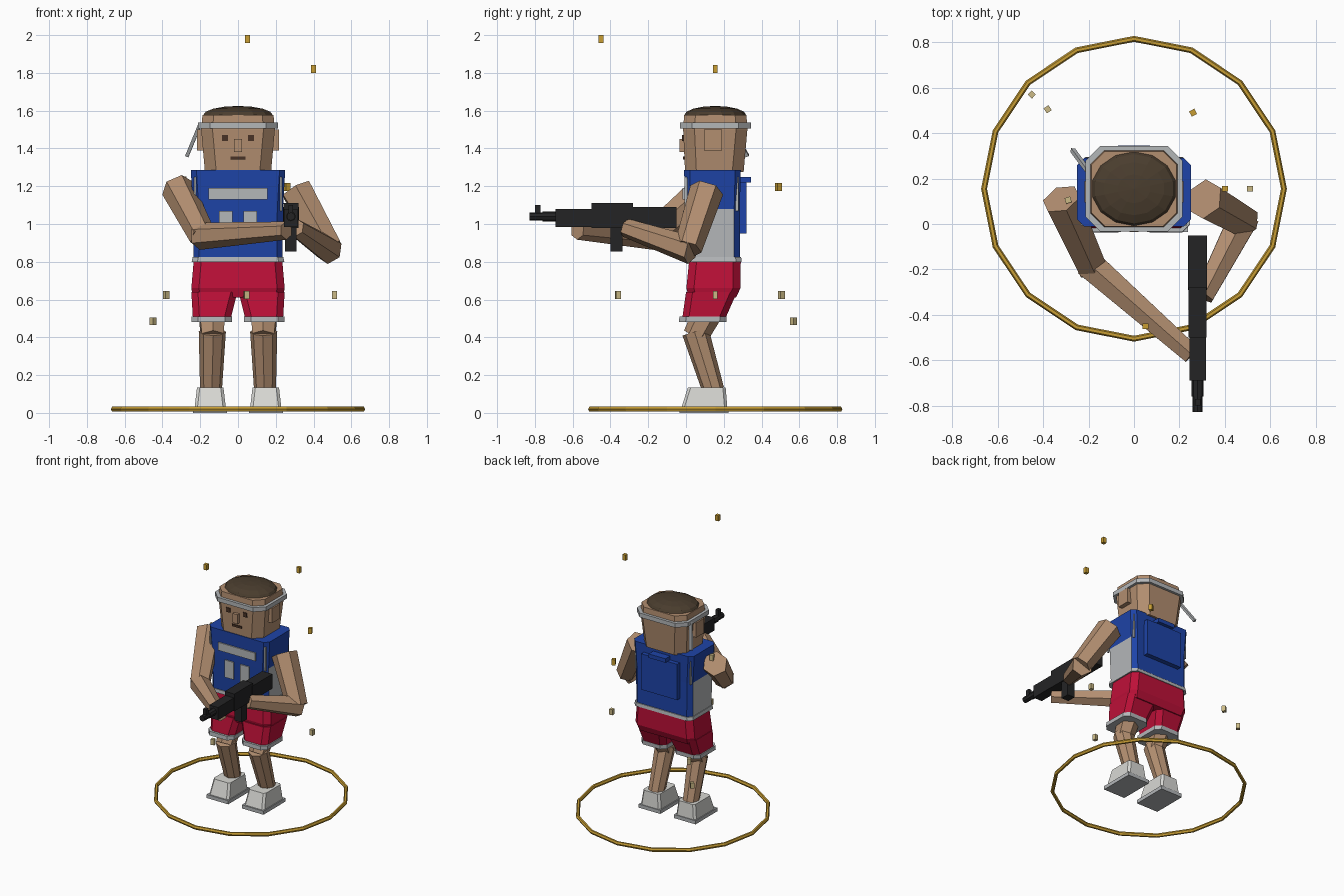
import bpy, bmesh, math
from mathutils import Vector, Matrix

old = bpy.data.objects.get("Cube")
if old:
    bpy.data.objects.remove(old, do_unlink=True)


def material(name, *srgb):
    m = bpy.data.materials.new(name)
    c = [((v / 255 + 0.055) / 1.055) ** 2.4 for v in srgb] + [1]
    m.use_nodes = True
    m.diffuse_color = c
    m.node_tree.nodes["Principled BSDF"].inputs["Base Color"].default_value = c
    return m


SKIN = material("skin", 178, 142, 112)
HAIR = material("hair_brown", 74, 61, 46)
BLUE = material("jersey_blue", 30, 68, 168)
RED = material("shorts_red", 190, 16, 56)
GREY = material("trim_grey", 180, 183, 185)
SHOE = material("shoe_white", 216, 216, 212)
GOLD = material("gold", 200, 158, 52)
PALE = material("pale_gold", 203, 186, 134)
GUN = material("gun_black", 36, 36, 37)
DARK = material("face_dark", 72, 50, 38)
CY = 0.155  # depth of the body's centre line


def finish(name, bm, *mats):
    bmesh.ops.recalc_face_normals(bm, faces=bm.faces)
    me = bpy.data.meshes.new(name)
    bm.to_mesh(me)
    bm.free()
    for m in mats:
        me.materials.append(m)
    ob = bpy.data.objects.new(name, me)
    bpy.context.collection.objects.link(ob)
    return ob


def box(name, mat, x, y, z, turn=0):
    """Box between (low, high) limits on each axis, optionally turned about z."""
    bm = bmesh.new()
    lim = (x, y, z)
    mid = Vector([(a + b) / 2 for a, b in lim])
    size = [b - a for a, b in lim] + [1]
    bmesh.ops.create_cube(bm, size=1, matrix=Matrix.Translation(mid)
                          @ Matrix.Rotation(turn, 4, 'Z') @ Matrix.Diagonal(size))
    return finish(name, bm, mat)


def rod(name, mat, a, b, r1, r2, sides=6):
    """Tapered prism from a to b."""
    a, b = Vector(a), Vector(b)
    bm = bmesh.new()
    rot = (b - a).to_track_quat('Z', 'Y').to_matrix().to_4x4()
    bmesh.ops.create_cone(bm, cap_ends=True, segments=sides, radius1=r1, radius2=r2,
                          depth=(b - a).length,
                          matrix=Matrix.Translation((a + b) / 2) @ rot)
    return finish(name, bm, mat)


def loft(name, mats, sections, cut, paint=None):
    """Stack of corner-cut rectangles given as (z, cx, cy, half_x, half_y)."""
    bm = bmesh.new()
    rings = []
    for z, cx, cy, hx, hy in sections:
        quad = [(hx, hy - cut), (hx - cut, hy)]
        half = quad + [(-x, y) for x, y in reversed(quad)]
        pts = half + [(-x, -y) for x, y in half]
        rings.append([bm.verts.new((cx + x, cy + y, z)) for x, y in pts])
    for lo, hi in zip(rings, rings[1:]):
        for i in range(8):
            j = (i + 1) % 8
            bm.faces.new((lo[i], lo[j], hi[j], hi[i]))
    bm.faces.new(rings[0])
    bm.faces.new(rings[-1])
    if paint:
        bmesh.ops.recalc_face_normals(bm, faces=bm.faces)
        for f in bm.faces:
            f.material_index = paint(f)
    return finish(name, bm, *mats)


# Jersey with grey lower side panels
loft("jersey", (BLUE, GREY),
     [(0.80, 0, 0.145, 0.235, 0.14), (1.08, 0, 0.14, 0.238, 0.145),
      (1.285, 0, 0.14, 0.25, 0.15)], 0.03,
     lambda f: int(abs(f.normal.x) > 0.9 and f.calc_center_median().z < 1.08))
loft("waistband", [GREY], [(0.80, 0, 0.145, 0.245, 0.15), (0.825, 0, 0.145, 0.24, 0.147)], 0.03)
box("chest_stripe", GREY, (-0.155, 0.155), (-0.018, -0.009), (1.13, 1.19))
for s, side in ((1, "left"), (-1, "right")):
    box(side + "_chest_bar", GREY, (s * 0.065 - 0.036, s * 0.065 + 0.036),
        (-0.015, -0.006), (0.94, 1.07))
    for y in (0.0, 0.27):
        box(side + "_armhole_trim", GREY, (s * 0.228 - 0.005, s * 0.228 + 0.005),
            (y - 0.007, y + 0.007), (1.07, 1.25))
box("back_panel", BLUE, (-0.15, 0.15), (0.28, 0.32), (0.95, 1.22))
box("back_panel_flap", BLUE, (-0.07, 0.07), (0.28, 0.345), (1.22, 1.25))

# Shorts and legs
loft("shorts_seat", [RED], [(0.61, 0, 0.14, 0.238, 0.125), (0.66, 0, 0.145, 0.247, 0.143),
                            (0.80, 0, 0.153, 0.235, 0.137)], 0.04)
for s, side in ((1, "left"), (-1, "right")):
    loft(side + "_shorts_leg", [RED],
         [(0.485, s * 0.14, 0.09, 0.098, 0.112), (0.64, s * 0.125, 0.135, 0.122, 0.135)], 0.035)
    loft(side + "_shorts_hem", [GREY],
         [(0.48, s * 0.14, 0.088, 0.107, 0.125), (0.51, s * 0.14, 0.09, 0.107, 0.125)], 0.035)
    rod(side + "_thigh", SKIN, (s * 0.14, 0.13, 0.56), (s * 0.135, 0.05, 0.405), 0.08, 0.068)
    rod(side + "_shin", SKIN, (s * 0.136, 0.05, 0.43), (s * 0.143, 0.145, 0.12), 0.072, 0.058, 8)
    loft(side + "_shoe", [SHOE], [(0.025, s * 0.147, 0.097, 0.083, 0.122),
                                  (0.135, s * 0.147, 0.11, 0.07, 0.10)], 0.015)
    box(side + "_sole", GREY, (s * 0.147 - 0.09, s * 0.147 + 0.09), (-0.035, 0.225), (0, 0.027))

# Arms
rod("left_upper_arm", SKIN, (0.31, 0.11, 1.18), (0.485, 0.01, 0.87), 0.09, 0.075)
rod("left_forearm", SKIN, (0.485, 0.03, 0.86), (0.305, -0.32, 0.98), 0.075, 0.05)
rod("right_upper_arm", SKIN, (-0.32, 0.11, 1.19), (-0.185, -0.19, 0.93), 0.088, 0.072)
rod("right_forearm", SKIN, (-0.205, -0.17, 0.935), (0.255, -0.575, 0.965), 0.072, 0.048)

# Head, ears and face
loft("head", [SKIN], [(1.275, 0, CY - 0.005, 0.175, 0.155), (1.50, 0, CY, 0.195, 0.17),
                      (1.578, 0, CY, 0.188, 0.165)], 0.06)
loft("headband", [GREY], [(1.505, 0, CY, 0.213, 0.188), (1.537, 0, CY, 0.213, 0.188)], 0.065)
rod("headband_tail", GREY, (-0.20, 0.23, 1.53), (-0.27, 0.325, 1.36), 0.013, 0.013, 4)
bm = bmesh.new()
bmesh.ops.create_uvsphere(bm, u_segments=14, v_segments=8, radius=1,
                          matrix=Matrix.Translation((0, CY, 1.575))
                          @ Matrix.Diagonal((0.19, 0.165, 0.05, 1)))
finish("hair", bm, HAIR)
for s, side in ((1, "left"), (-1, "right")):
    box(side + "_ear", SKIN, (s * 0.2 - 0.018, s * 0.2 + 0.018), (0.095, 0.19), (1.39, 1.5))
    box(side + "_eye", DARK, (s * 0.07 - 0.016, s * 0.07 + 0.016), (-0.02, -0.011), (1.44, 1.472))
box("nose", SKIN, (-0.02, 0.02), (-0.035, 0.02), (1.38, 1.45))
box("mouth", DARK, (-0.04, 0.04), (-0.016, -0.007), (1.342, 1.358))

# Rifle
X = 0.28
for name, half, y, z in (
        ("rifle_stock", 0.042, (-0.29, -0.05), (0.98, 1.09)),
        ("rifle_receiver", 0.04, (-0.5, -0.28), (0.98, 1.11)),
        ("rifle_handguard", 0.036, (-0.69, -0.5), (0.985, 1.08)),
        ("rifle_magazine", 0.03, (-0.4, -0.335), (0.855, 1.0)),
        ("rifle_front_sight", 0.012, (-0.8, -0.77), (1.04, 1.1))):
    box(name, GUN, (X - half, X + half), y, z)
rod("rifle_barrel", GUN, (X, -0.68, 1.04), (X, -0.76, 1.04), 0.026, 0.026, 8)
rod("rifle_muzzle", GUN, (X, -0.74, 1.04), (X, -0.828, 1.04), 0.022, 0.022, 8)

# Ground ring
bm = bmesh.new()
N, R = 16, 0.66
rings = []
for i in range(N):
    a = math.tau * i / N
    ring = []
    for k in range(6):
        t = math.tau * k / 6
        r = R + 0.013 * math.cos(t)
        ring.append(bm.verts.new((r * math.cos(a), CY + r * math.sin(a),
                                  0.02 + 0.015 * math.sin(t))))
    rings.append(ring)
for i in range(N):
    p, q = rings[i], rings[(i + 1) % N]
    for k in range(6):
        m = (k + 1) % 6
        bm.faces.new((p[k], q[k], q[m], p[m]))
finish("ground_ring", bm, GOLD)

# Floating sparks
for mat, x, y, z, turn in (
        (GOLD, 0.05, -0.45, 1.98, 0), (GOLD, 0.40, CY, 1.82, 0), (GOLD, 0.26, 0.49, 1.195, 0.5),
        (PALE, -0.29, 0.105, 1.23, 0.3), (PALE, -0.38, 0.505, 0.625, 0.6),
        (PALE, 0.51, CY, 0.625, 0), (PALE, 0.045, -0.36, 0.625, 0.2),
        (PALE, -0.45, 0.57, 0.485, 0.8)):
    box("spark", mat, (x - 0.013, x + 0.013), (y - 0.013, y + 0.013),
        (z - 0.021, z + 0.021), turn)
